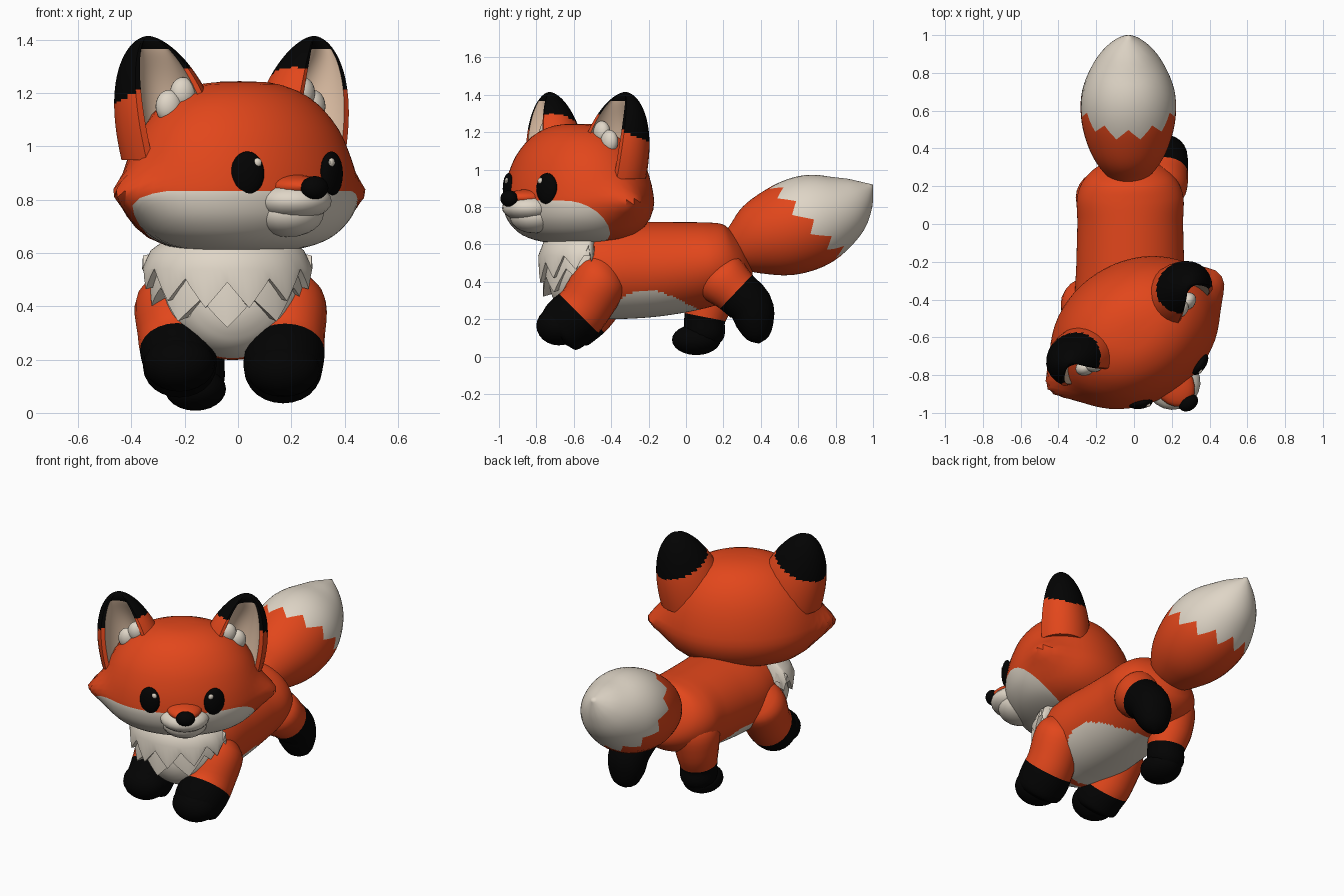
import bpy, bmesh, math
from math import sin, cos, pi, radians, exp
from mathutils import Vector, Matrix

if "Cube" in bpy.data.objects:
    bpy.data.objects.remove(bpy.data.objects["Cube"])


def material(name, rgb):
    m = bpy.data.materials.new(name)
    m.use_nodes = True
    m.diffuse_color = (*rgb, 1)
    bsdf = m.node_tree.nodes["Principled BSDF"]
    bsdf.inputs["Base Color"].default_value = (*rgb, 1)
    bsdf.inputs["Roughness"].default_value = 0.8
    return m


ORANGE = material("orange fur", (0.76, 0.062, 0.011))
WHITE = material("cream white fur", (0.74, 0.67, 0.57))
BLACK = material("black fur", (0.0008, 0.0008, 0.0008))
TAN = material("inner ear tan", (0.74, 0.53, 0.38))


def spline(rows, t):
    """Smooth interpolation of rows, t from 0 to 1."""
    s = min(max(t, 0), 1) * (len(rows) - 1)
    i = min(int(s), len(rows) - 2)
    f = s - i
    a, b, c, d = (rows[min(max(i + k, 0), len(rows) - 1)] for k in (-1, 0, 1, 2))
    return [q + f / 2 * (r - p + f * (2 * p - 5 * q + 4 * r - e + f * (3 * (q - r) + e - p)))
            for p, q, r, e in zip(a, b, c, d)]


def finish(name, bm, mats, angle=40):
    bmesh.ops.remove_doubles(bm, verts=bm.verts, dist=0.0005)
    bmesh.ops.recalc_face_normals(bm, faces=bm.faces)
    me = bpy.data.meshes.new(name)
    bm.to_mesh(me)
    bm.free()
    for m in mats:
        me.materials.append(m)
    ob = bpy.data.objects.new(name, me)
    bpy.context.collection.objects.link(ob)
    bpy.ops.object.select_all(action="DESELECT")
    ob.select_set(True)
    bpy.context.view_layer.objects.active = ob
    bpy.ops.object.shade_smooth_by_angle(angle=radians(angle))


def loft(name, rings, mats, pick, angle=40):
    """Skin closed rings; pick(ring, segment, centre) gives the material slot."""
    bm = bmesh.new()
    vs = [[bm.verts.new(p) for p in ring] for ring in rings]
    n = len(vs[0])
    for i in range(len(vs) - 1):
        for j in range(n):
            k = (j + 1) % n
            f = bm.faces.new((vs[i][j], vs[i][k], vs[i + 1][k], vs[i + 1][j]))
            f.material_index = pick(i, j, f.calc_center_median())
    for i, ring in ((0, vs[0]), (len(vs) - 2, vs[-1])):
        bm.faces.new(ring).material_index = pick(i, 0, ring[0].co)
    finish(name, bm, mats, angle)


def warp(u, cut):
    """Put the middle ring on the colour boundary."""
    return cut * u * 2 if u < 0.5 else cut + (1 - cut) * (u * 2 - 1)


def tube(name, rows, mats, cut=lambda a: 0.5, pick=None, seg=24, steps=24):
    """Limb along rows of (x, y, z, half width, half height)."""
    side = Vector((1, 0, 0))

    def point(t, a):
        x, y, z, w, h = spline(rows, t)
        tangent = Vector(spline(rows, t + 0.02)[:3]) - Vector(spline(rows, t - 0.02)[:3])
        up = side.cross(tangent).normalized()
        return Vector((x, y, z)) + side * max(w, 0) * cos(a) + up * max(h, 0) * sin(a)

    angles = [2 * pi * j / seg for j in range(seg)]
    rings = [[point(warp(i / steps, cut(a)), a) for a in angles] for i in range(steps + 1)]
    loft(name, rings, mats, pick or (lambda i, j, c: int(i >= steps // 2)))


def ball(name, loc, scale, mat, frame=Matrix(), turn=0, seg=20):
    bm = bmesh.new()
    bmesh.ops.create_uvsphere(bm, u_segments=seg, v_segments=seg // 2 + 2, radius=1)
    m = frame @ Matrix.Translation(loc) @ Matrix.Rotation(turn, 4, "Z") @ Matrix.Diagonal((*scale, 1))
    bm.transform(m)
    finish(name, bm, [mat])


def teeth(a, n):
    return abs((a * n / (2 * pi)) % 1 - 0.5) * 4 - 1


# Torso with pale belly and chest
def belly(i, j, c):
    under = c.z < 0.35 and ((c.y + 0.23) / 0.3) ** 2 + ((c.x + 0.02) / 0.26) ** 2 < 1
    return int(under or c.y < -0.57)


TORSO = [(-.72, .48, 0, 0), (-.68, .47, .15, .17), (-.58, .46, .25, .25), (-.42, .46, .29, .26),
         (-.2, .465, .285, .255), (0, .48, .28, .24), (.15, .5, .28, .22), (.25, .52, .23, .19),
         (.31, .54, .13, .12), (.33, .55, 0, 0)]
tube("torso", [(-.02, *r) for r in TORSO], [ORANGE, WHITE], pick=belly, seg=110, steps=120)

# Legs with black socks
LEGS = {
    "front_left_leg": (.47, [(.12, -.36, .53, .04), (.18, -.44, .44, .14), (.18, -.54, .27, .145),
                             (.17, -.63, .18, .15), (.17, -.69, .13, .12), (.17, -.72, .095, 0)]),
    "front_right_leg": (.5, [(-.16, -.32, .53, .04), (-.23, -.4, .44, .145), (-.235, -.49, .28, .14),
                             (-.22, -.57, .2, .14), (-.22, -.63, .15, .12), (-.22, -.66, .115, 0)]),
    "hind_right_leg": (.58, [(-.14, .12, .56, .06), (-.16, .14, .46, .14), (-.17, .13, .32, .13),
                             (-.16, .1, .2, .11), (-.16, .1, .1, .1), (-.16, .09, .03, 0)]),
    "hind_left_leg": (.33, [(.1, .1, .52, .05), (.13, .17, .44, .14), (.16, .27, .345, .125),
                            (.165, .345, .27, .12), (.165, .37, .18, .11, .102),
                            (.165, .385, .1, .07, .06), (.165, .39, .07, 0)]),
}
for name, (cut, rows) in LEGS.items():
    tube(name, [(*r[:4], r[-1]) for r in rows], [ORANGE, BLACK], cut=lambda a, c=cut: c)
ball("hind_right_foot", (-.16, .055, .09), (.115, .13, .082), BLACK)
ball("front_left_toes", (.17, -.68, .165), (.14, .12, .105), BLACK)
ball("front_right_toes", (-.22, -.63, .185), (.135, .12, .105), BLACK)

# Bushy tail with zigzag pale tip
TAIL = [(.2, .58, .06), (.3, .6, .15), (.42, .64, .215), (.56, .685, .25), (.7, .74, .245),
        (.83, .8, .19), (.93, .865, .105), (1, .92, 0)]
tube("tail", [(-.03, y, z, r, r) for y, z, r in TAIL], [ORANGE, WHITE],
     cut=lambda a: 0.52 - 0.1 * sin(a) + 0.035 * teeth(a, 12), seg=72, steps=28)


# Chest ruff in two jagged layers
def ruff(name, n, size, low, phase):
    def point(a, level):
        front = cos(a)
        hem = low + 0.04 - 0.1 * max(front, 0) + 0.05 * teeth(a + phase, n)
        k, z = ((.6, .68), (.9, .61), (1, .54), (.99, hem), (.8, hem + 0.015))[level]
        depth = 0.27 if front > 0 else 0.06
        return Vector((-.04 + size * k * 0.32 * sin(a), -.52 - size * k * depth * front, z))

    angles = [2 * pi * j / 72 for j in range(72)]
    loft(name, [[point(a, v) for a in angles] for v in range(5)], [WHITE], lambda *_: 0, 50)


ruff("upper_ruff", 12, 1, 0.5, 0)
ruff("lower_ruff", 9, 0.91, 0.43, 0.35)

# Head, turned to its left, with pale lower face
HEAD = Matrix.Translation((.005, -.575, 0)) @ Matrix.Rotation(radians(33), 4, "Z")
PROFILE = [(0, .605), (.21, .612), (.35, .65), (.435, .72), (.47, .8), (.467, .87), (.44, .97),
           (.385, 1.08), (.285, 1.18), (.15, 1.235), (0, 1.245)]


def head_point(a, t):
    r, z = spline(PROFILE, t)
    cheek = 0.08 * exp(-((abs(a) - pi / 2) / 0.3) ** 2 - ((z - 0.83) / 0.075) ** 2)
    return Vector(((r + cheek) * sin(a), -0.79 * r * cos(a), z))


def mask(a):
    s = min(max((105 - abs(math.degrees(a) + 10)) / 55, 0), 1)
    return 0.1 + 0.35 * sin(s * pi / 2)


angles = [2 * pi * j / 56 - pi for j in range(56)]
loft("head", [[HEAD @ head_point(a, warp(i / 32, mask(a))) for a in angles] for i in range(33)],
     [WHITE, ORANGE], lambda i, j, c: int(i >= 16))

# Muzzle and nose
MUZZLE = HEAD @ Matrix.Translation((.025, 0, 0))
ball("muzzle", (0, -.335, .795), (.145, .14, .073), WHITE, MUZZLE)
ball("chin", (0, -.3, .75), (.135, .13, .09), WHITE, MUZZLE)
ball("nose_bridge", (0, -.33, .85), (.105, .14, .045), ORANGE, MUZZLE)
ball("nose", (0.01, -.465, .845), (.056, .042, .044), BLACK, MUZZLE)

# Ears: thick rounded cones, dished at the front
ARC = 20


def ear(name, side):
    frame = HEAD @ Matrix.Translation((side * 0.265, 0.03, .95)) @ Matrix.Rotation(side * 0.25, 4, "Z")

    def ring(t):
        w = 0.208 * (1 - t ** 2.3) ** 0.58
        sweep = [radians(-42 + 264 * k / ARC) for k in range(ARC + 1)]
        outer = [(w * cos(a), 0.82 * w * sin(a)) for a in sweep]
        dish = [pi * k / ARC for k in range(ARC + 1)]
        deep = 0.8 * (1 - t ** 5)
        inner = [(-0.62 * w * cos(a), w * (deep * sin(a) - 0.54)) for a in dish]
        return [frame @ Vector((x + side * 0.11 * t, y, 0.465 * t)) for x, y in outer + inner]

    inverse = frame.inverted()

    def pick(i, j, c):
        p = inverse @ c
        if ARC < j < 2 * ARC + 1 and p.z < 0.415:
            return 2
        return int(p.z > 0.29 - 0.45 * (side * p.x - 0.06) - 0.25 * p.y)

    loft(name, [ring(1 - (1 - i / 60) ** 1.4) for i in range(61)], [ORANGE, BLACK, TAN], pick)
    # Fluff inside the ear
    for k, (x, z, r) in enumerate([(-.03, .25, .05), (.025, .2, .052), (-.03, .15, .06)]):
        ball(f"{name}_fluff_{k + 1}", (side * (x + 0.02), -.055, z), (r, r * 0.8, r * 1.2), WHITE, frame)


# Paired face parts
for label, side in (("left", 1), ("right", -1)):
    ear(f"{label}_ear", side)
    a = side * radians(24)
    eye = head_point(a, 0.525) + Vector((0.01, 0.004, 0.005))
    ball(f"{label}_eye", eye, (.064, .03, .084), BLACK, HEAD, a)
    glint = eye + Vector((0.004 - 0.022 * side, -0.029, 0.042))
    ball(f"{label}_eye_glint", glint, (.017, .01, .017), WHITE, HEAD, a, 10)
